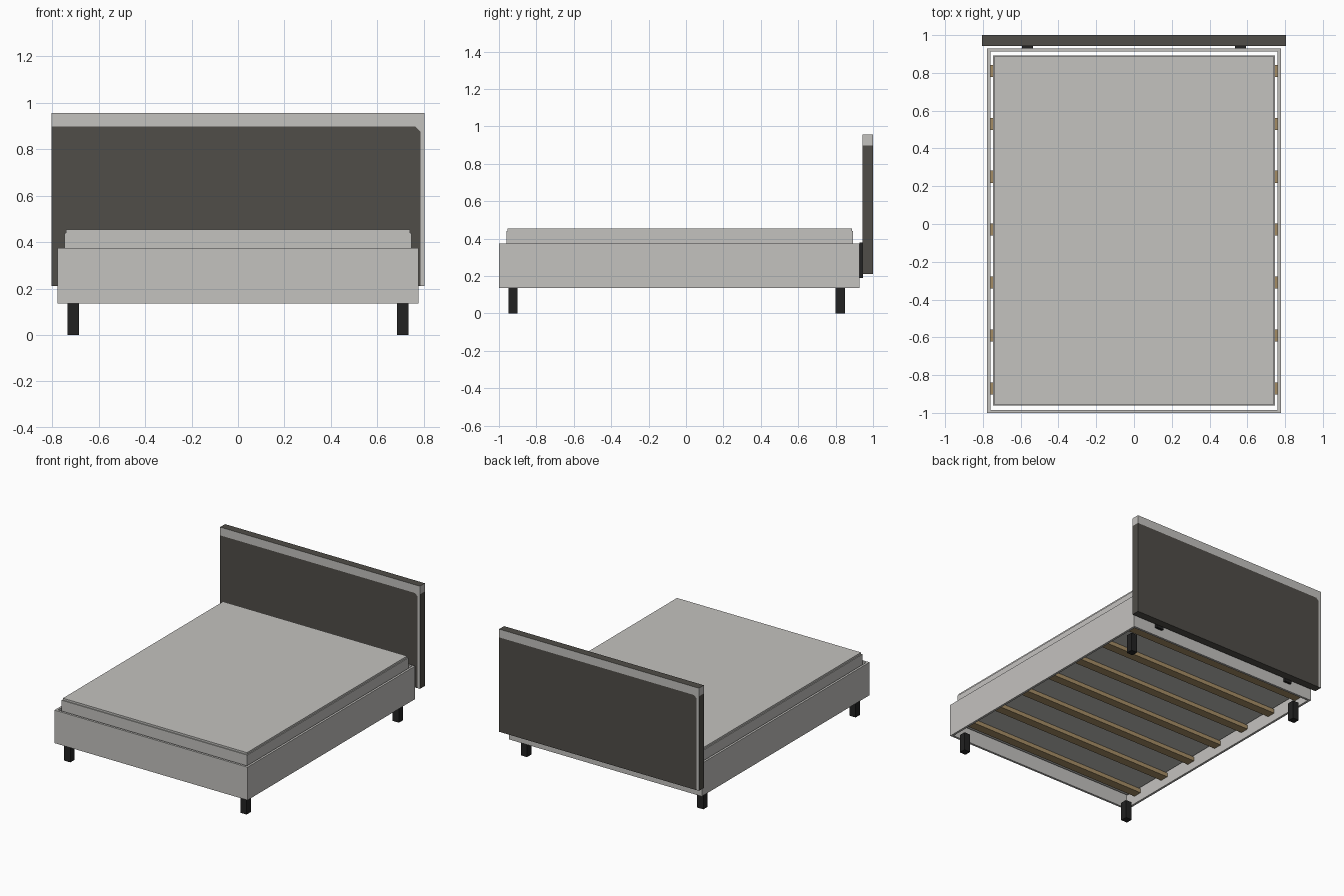
import bpy, bmesh
from mathutils import Vector

if "Cube" in bpy.data.objects:
    bpy.data.objects.remove(bpy.data.objects["Cube"])


def material(name, rgb):
    m = bpy.data.materials.new(name)
    m.diffuse_color = (*rgb, 1.0)
    m.use_nodes = True
    m.node_tree.nodes["Principled BSDF"].inputs["Base Color"].default_value = m.diffuse_color
    return m


LIGHT = material("light grey fabric", (0.55, 0.54, 0.52))
DARK = material("dark brown fabric", (0.080, 0.074, 0.065))
BLACK = material("black metal", (0.016, 0.016, 0.016))
WOOD = material("slat wood", (0.38, 0.27, 0.13))


def add_box(bm, lo, hi):
    lo, hi = Vector(lo), Vector(hi)
    verts = bmesh.ops.create_cube(bm, size=1)["verts"]
    bmesh.ops.scale(bm, vec=hi - lo, verts=verts)
    bmesh.ops.translate(bm, vec=(lo + hi) / 2, verts=verts)


def finish(bm, name, *mats):
    mesh = bpy.data.meshes.new(name)
    bm.normal_update()
    bm.to_mesh(mesh)
    bm.free()
    for m in mats:
        mesh.materials.append(m)
    obj = bpy.data.objects.new(name, mesh)
    bpy.context.collection.objects.link(obj)
    return obj


def box(name, lo, hi, mat):
    bm = bmesh.new()
    add_box(bm, lo, hi)
    return finish(bm, name, mat)


# Bed frame: open rectangular ring, made by insetting and bridging a tube
X, Y0, Y1, Z0, Z1, T = 0.777, -1.0, 0.928, 0.135, 0.375, 0.016
bm = bmesh.new()


def ring(inset, z):
    return [bm.verts.new((sx * (X - inset), y, z)) for sx, y in
            ((-1, Y0 + inset), (1, Y0 + inset), (1, Y1 - inset), (-1, Y1 - inset))]


loops = [ring(0, Z0), ring(0, Z1), ring(T, Z1), ring(T, Z0)]
for a, b in zip(loops, loops[1:] + loops[:1]):
    for i in range(4):
        j = (i + 1) % 4
        bm.faces.new((a[i], a[j], b[j], b[i]))
bmesh.ops.recalc_face_normals(bm, faces=bm.faces[:])
finish(bm, "bed_frame", LIGHT)

# Mattress: box with a small raised, inset top
bm = bmesh.new()
add_box(bm, (-0.747, -0.961, 0.222), (0.747, 0.893, 0.44))
bm.normal_update()
top = [f for f in bm.faces if f.normal.z > 0.9]
bmesh.ops.inset_region(bm, faces=top, thickness=0.009)
raised = bmesh.ops.extrude_face_region(bm, geom=top)["geom"]
bmesh.ops.translate(bm, vec=(0, 0, 0.014),
                    verts=[v for v in raised if isinstance(v, bmesh.types.BMVert)])
bmesh.ops.delete(bm, geom=top, context='FACES_ONLY')
finish(bm, "mattress", LIGHT)

# Slats under the mattress
for i in range(7):
    y = 0.81 - 0.28 * i
    box(f"slat_{i + 1}", (-0.761, y - 0.032, 0.192), (0.761, y + 0.032, 0.222), WOOD)

# Legs and headboard brackets, left and right
for side, s in (("left", -1), ("right", 1)):
    xa, xb = sorted((s * 0.685, s * 0.735))
    box(f"front_leg_{side}", (xa, -0.95, 0), (xb, -0.90, Z0), BLACK)
    box(f"back_leg_{side}", (xa, 0.80, 0), (xb, 0.85, Z0), BLACK)
    xa, xb = sorted((s * 0.535, s * 0.592))
    box(f"headboard_bracket_{side}", (xa, Y1, 0.19), (xb, 0.945, 0.378), BLACK)

# Headboard: dark panel with a light band on top and a light strip down one edge
HX, BAND, STRIP = 0.804, 0.897, 0.785
bm = bmesh.new()
add_box(bm, (-HX, 0.943, 0.21), (HX, 1.0, 0.957))
corner = STRIP + BAND - 0.02          # clipped inner corner of the dark panel
cuts = [((0, 0, BAND), (0, 0, 1))]
for s in (-1, 1):
    cuts.append(((s * STRIP, 0, 0), (1, 0, 0)))
    cuts.append(((s * corner, 0, 0), (1, 0, s)))
for co, no in cuts:
    bmesh.ops.bisect_plane(bm, geom=bm.verts[:] + bm.edges[:] + bm.faces[:],
                           plane_co=co, plane_no=no)
bm.normal_update()
for f in bm.faces:
    c, n = f.calc_center_median(), f.normal
    light = False
    if abs(n.z) < 0.5:
        light = c.z > BAND
        if abs(n.y) > 0.5:            # strip is on the right in front, left behind
            x = c.x if n.y < 0 else -c.x
            light = light or x > STRIP or x + c.z > corner
    f.material_index = 1 if light else 0
finish(bm, "headboard", DARK, LIGHT)
